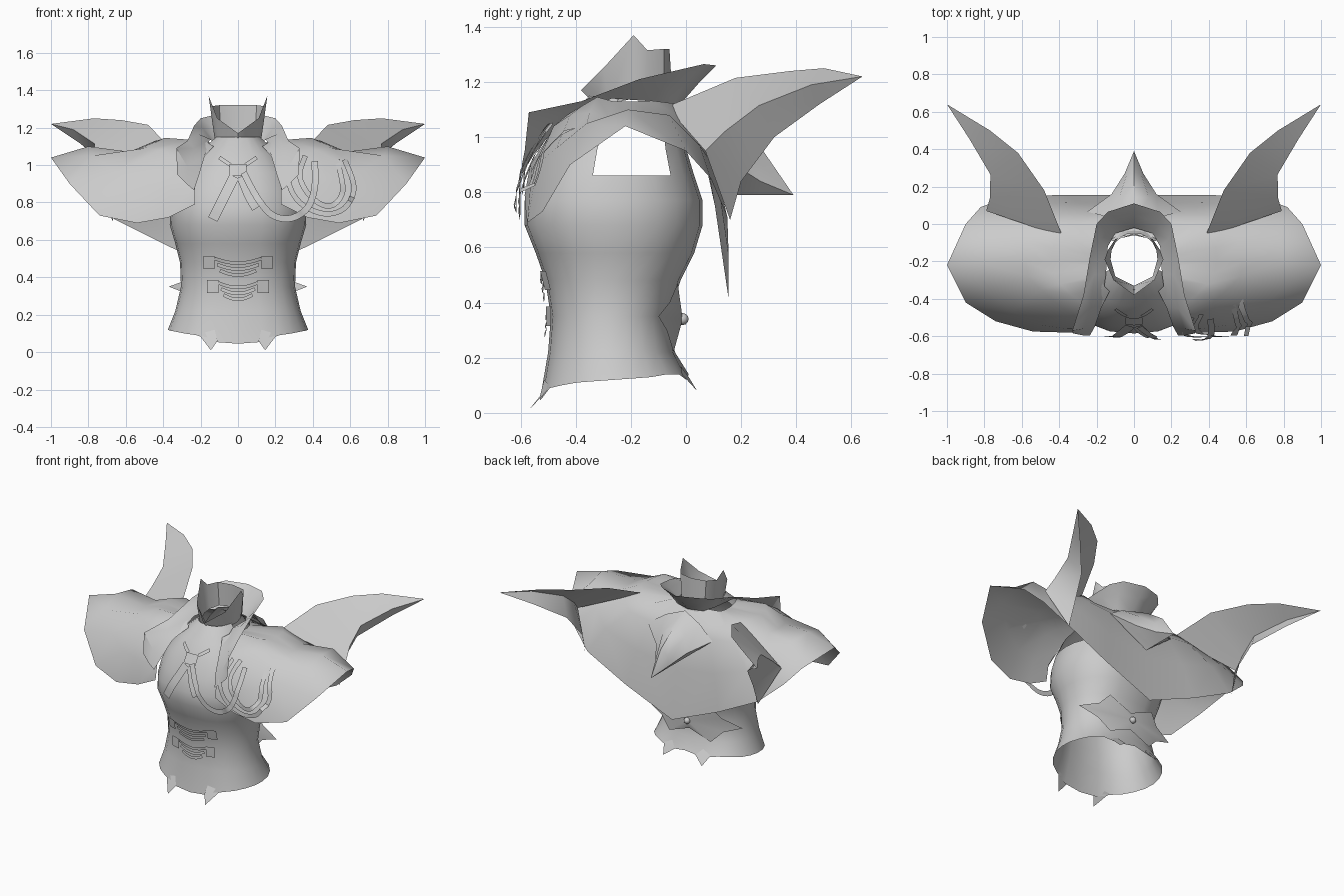
import bpy, bmesh, math
from mathutils import Vector
from mathutils.bvhtree import BVHTree

cloth = bpy.data.materials.new("grey cloth")
cloth.diffuse_color = (0.6, 0.6, 0.6, 1)


def finish(name, bm, mirror=False, angle=40):
    """Turn a bmesh into a smooth-shaded object, optionally mirrored in x."""
    if mirror:
        geom = bm.verts[:] + bm.edges[:] + bm.faces[:]
        copy = bmesh.ops.duplicate(bm, geom=geom)["geom"]
        for v in copy:
            if isinstance(v, bmesh.types.BMVert):
                v.co.x *= -1
    bmesh.ops.remove_doubles(bm, verts=bm.verts[:], dist=0.0005)
    bmesh.ops.dissolve_degenerate(bm, edges=bm.edges[:], dist=0.0005)
    bmesh.ops.recalc_face_normals(bm, faces=bm.faces[:])
    me = bpy.data.meshes.new(name)
    bm.to_mesh(me)
    bm.free()
    ob = bpy.data.objects.new(name, me)
    bpy.context.collection.objects.link(ob)
    me.materials.append(cloth)
    bpy.ops.object.select_all(action='DESELECT')
    ob.select_set(True)
    bpy.context.view_layer.objects.active = ob
    bpy.ops.object.shade_smooth_by_angle(angle=math.radians(angle))
    return ob


def grid(name, rows, mirror=True, skip=lambda r, c: False, angle=40):
    """Sheet through rows of points."""
    bm = bmesh.new()
    vs = [[bm.verts.new(p) for p in row] for row in rows]
    for r in range(len(vs) - 1):
        for c in range(len(vs[0]) - 1):
            if not skip(r, c):
                bm.faces.new((vs[r][c], vs[r][c + 1], vs[r + 1][c + 1], vs[r + 1][c]))
    return finish(name, bm, mirror, angle)


# Bodice: half rings (z, half width, front y, back y); armholes left open
rings = [(0.11, 0.375, -0.53, 0.01), (0.22, 0.335, -0.50, -0.04), (0.35, 0.305, -0.49, -0.06),
         (0.48, 0.31, -0.51, -0.02), (0.58, 0.335, -0.545, 0.03), (0.68, 0.365, -0.585, 0.06),
         (0.77, 0.36, -0.585, 0.06), (0.86, 0.34, -0.555, 0.03), (0.96, 0.30, -0.51, 0.0),
         (1.06, 0.22, -0.44, -0.02), (1.15, 0.12, -0.35, -0.05)]
N = 12
rows = []
for i, (z, w, yf, yb) in enumerate(rings):
    row = []
    for k in range(N + 1):
        t = -math.pi / 2 + math.pi * k / N
        x = w * math.cos(t) ** 0.77 if 0 < k < N else 0
        y = (yf + yb) / 2 + (yb - yf) / 2 * math.sin(t)
        zz = z
        if i == 0:  # pointed hem
            zz = (0.045, 0.055, 0.09, 0.10, 0.11, 0.115, 0.12, 0.125, 0.13, 0.14, 0.14, 0.12, 0.14)[k]
        row.append((x, y, zz))
    rows.append(row)
bodice = grid("bodice", rows, skip=lambda r, c: r >= 7 and 5 <= c <= 8)

# Hem points, front and back
bm = bmesh.new()
for tri in ([(0.11, -0.53, 0.06), (0.145, -0.57, 0.01), (0.21, -0.49, 0.095), (0.125, -0.515, 0.12)],
            [(0.08, 0.01, 0.13), (0.15, 0.04, 0.08), (0.18, -0.015, 0.14), (0.12, -0.02, 0.17)]):
    bm.faces.new([bm.verts.new(p) for p in tri])
finish("hem_points", bm, True)

# Shoulder cape: columns run from the neck out to the hem, front to back
cape_cols = [
    [(0.13, -0.36, 1.10), (0.20, -0.50, 1.00), (0.23, -0.565, 0.90), (0.23, -0.585, 0.79)],
    [(0.16, -0.33, 1.12), (0.33, -0.48, 1.04), (0.36, -0.56, 0.88), (0.37, -0.58, 0.72)],
    [(0.18, -0.30, 1.13), (0.42, -0.42, 1.08), (0.50, -0.54, 0.90), (0.54, -0.575, 0.69)],
    [(0.19, -0.27, 1.12), (0.50, -0.35, 1.09), (0.65, -0.47, 0.96), (0.74, -0.52, 0.73)],
    [(0.19, -0.23, 1.11), (0.57, -0.28, 1.07), (0.78, -0.36, 1.05), (0.90, -0.42, 0.90)],
    [(0.19, -0.20, 1.11), (0.58, -0.20, 1.07), (0.80, -0.21, 1.10), (1.00, -0.22, 1.04)],
    [(0.19, -0.17, 1.11), (0.57, -0.10, 1.075), (0.78, -0.06, 1.08), (0.90, 0.00, 0.95)],
    [(0.18, -0.13, 1.11), (0.48, 0.00, 1.06), (0.66, 0.05, 0.97), (0.82, 0.09, 0.85)],
    [(0.16, -0.10, 1.12), (0.40, 0.05, 1.02), (0.55, 0.11, 0.88), (0.66, 0.15, 0.71)],
    [(0.10, -0.07, 1.13), (0.22, 0.06, 1.00), (0.30, 0.115, 0.80), (0.36, 0.155, 0.56)],
    [(0, -0.06, 1.13), (0, 0.05, 1.00), (0, 0.105, 0.75), (0, 0.155, 0.41)]]
for i, col in enumerate(cape_cols):  # raised ridge over the shoulder
    ridge = Vector(col[0]).lerp(Vector(col[1]), 0.65)
    ridge.z += 0.045 if 3 <= i <= 7 else 0.015
    col.insert(1, tuple(ridge))
cape = grid("shoulder_cape", cape_cols, angle=60)

# Standing neck collar
grid("neck_collar", [
    [(0, -0.33, 1.12), (0.10, -0.28, 1.12), (0.125, -0.19, 1.14), (0.12, -0.14, 1.15), (0.09, -0.08, 1.16), (0, -0.05, 1.16)],
    [(0, -0.38, 1.17), (0.11, -0.30, 1.25), (0.157, -0.19, 1.37), (0.14, -0.14, 1.315), (0.10, -0.08, 1.32), (0, -0.06, 1.32)]])

# Wide lapel collar sweeping from the nape to the chest
grid("lapel_collar", [
    [(0, -0.02, 1.12), (0.10, -0.05, 1.12), (0.14, -0.12, 1.13), (0.15, -0.27, 1.14), (0.175, -0.45, 1.06), (0.21, -0.55, 0.94), (0.235, -0.595, 0.865)],
    [(0, 0.05, 1.20), (0.13, 0.00, 1.20), (0.185, -0.08, 1.195), (0.21, -0.27, 1.165), (0.235, -0.45, 1.09), (0.27, -0.56, 0.99), (0.275, -0.595, 0.90)],
    [(0, 0.11, 1.26), (0.14, 0.065, 1.265), (0.20, 0.00, 1.25), (0.235, -0.17, 1.21), (0.27, -0.38, 1.13), (0.33, -0.57, 1.09), (0.325, -0.585, 0.95)]])

# Pointed hood hanging at the back
tip = (0, 0.39, 0.79)
grid("back_hood", [
    [(0, 0.01, 1.12), (0, 0.14, 1.05), (0, 0.28, 0.95), tip],
    [(0.13, 0.035, 1.07), (0.08, 0.14, 1.0), (0.04, 0.26, 0.91), tip],
    [(0.25, 0.065, 0.99), (0.12, 0.16, 0.91), (0.05, 0.27, 0.84), tip],
    [(0, 0.12, 0.79), (0, 0.18, 0.79), (0, 0.26, 0.79), tip]], angle=50)

# Folded wings behind the shoulders: upper edge, outer fold, lower edge
wtip = (1.0, 0.64, 1.22)
grid("wings", [
    [(0.38, -0.07, 1.11), (0.48, 0.18, 1.215), (0.62, 0.38, 1.24), (0.77, 0.50, 1.25), wtip],
    [(0.79, 0.07, 0.95), (0.77, 0.14, 1.02), (0.768, 0.265, 1.115), (0.88, 0.455, 1.19), wtip],
    [(0.67, 0.16, 0.70), (0.66, 0.20, 0.84), (0.70, 0.32, 1.00), (0.85, 0.485, 1.12), wtip]])

# Waist bow at the back, with a round button
bm = bmesh.new()
centre = (0, -0.012, 0.34)
pts = [(0, -0.03, 0.40), (0.17, -0.03, 0.47), (0.235, -0.06, 0.40), (0.37, -0.10, 0.35),
       (0.24, -0.07, 0.30), (0.16, -0.045, 0.22), (0, -0.035, 0.28)]
for a, b in zip(pts, pts[1:]):
    bm.faces.new([bm.verts.new(p) for p in (centre, a, b)])
finish("waist_bow", bm, True)
bm = bmesh.new()
bmesh.ops.create_icosphere(bm, subdivisions=2, radius=0.022)
bmesh.ops.translate(bm, verts=bm.verts[:], vec=centre)
finish("bow_button", bm)

# Flat trims laid on the front of the bodice and cape
verts, polys = [], []
for ob in (bodice, cape):
    base = len(verts)
    verts += [v.co.copy() for v in ob.data.vertices]
    polys += [[base + i for i in p.vertices] for p in ob.data.polygons]
surface = BVHTree.FromPolygons(verts, polys)


def on_front(x, z, lift):
    hit = surface.ray_cast(Vector((x, -3, z)), Vector((0, 1, 0)))[0]
    y = hit.y if hit else -0.575
    if 0.66 < z < 0.82:  # hang straight below the bust and the cape edge
        y = min(y, -0.57)
    return Vector((x, y - lift, z))


def strip(bm, path, width, lift, steps=5):
    """Ribbon following a smoothed x,z path over the front."""
    p = [Vector(q) for q in path]
    line = []
    for i in range(len(p) - 1):
        a, b, c, d = p[max(i - 1, 0)], p[i], p[i + 1], p[min(i + 2, len(p) - 1)]
        for s in range(steps):
            t = s / steps
            line.append(0.5 * (2 * b + (c - a) * t + (2 * a - 5 * b + 4 * c - d) * t * t
                               + (3 * b - a - 3 * c + d) * t ** 3))
    line.append(p[-1])
    prev = None
    for i, q in enumerate(line):
        d = (line[min(i + 1, len(line) - 1)] - line[max(i - 1, 0)]).normalized()
        n = Vector((-d.y, d.x)) * width / 2
        pair = [bm.verts.new(on_front(*(q + n), lift)), bm.verts.new(on_front(*(q - n), lift))]
        if prev:
            bm.faces.new((prev[0], prev[1], pair[1], pair[0]))
        prev = pair


# Cords looped over one breast
bm = bmesh.new()
strip(bm, [(0.03, 0.96), (0.10, 0.83), (0.18, 0.735), (0.28, 0.715), (0.37, 0.77), (0.41, 0.88), (0.41, 1.02)], 0.035, 0.045)
strip(bm, [(0.31, 1.05), (0.27, 0.92), (0.33, 0.80), (0.46, 0.74), (0.57, 0.77), (0.62, 0.88), (0.57, 1.03)], 0.028, 0.03)
strip(bm, [(0.36, 1.05), (0.33, 0.94), (0.39, 0.83), (0.49, 0.78), (0.56, 0.86), (0.53, 1.03)], 0.028, 0.025)
finish("breast_cords", bm)

# Neck ribbon: knot, tails and short upper strands
bm = bmesh.new()
strip(bm, [(-0.045, 0.975), (0.045, 0.975)], 0.06, 0.025, 2)
for path in ([(-0.02, 0.94), (-0.07, 0.84), (-0.135, 0.71)], [(0.02, 0.94), (0.06, 0.84), (0.10, 0.77)]):
    strip(bm, path, 0.055, 0.03, 3)
for s in (-1, 1):
    strip(bm, [(s * 0.04, 1.0), (s * 0.10, 1.04)], 0.02, 0.015, 2)
finish("neck_ribbon", bm)

# Waist frogging: square tabs joined by sagging bands
bm = bmesh.new()
for z, x in ((0.48, 0.155), (0.35, 0.135)):
    for s in (-1, 1):
        strip(bm, [(s * x - 0.03, z), (s * x + 0.03, z)], 0.07, 0.02, 2)
    for k in range(3):
        h, w = z + 0.02 - 0.032 * k, x - 0.03 - 0.014 * k
        strip(bm, [(-w, h), (-w / 2, h - 0.018), (0, h - 0.024), (w / 2, h - 0.018), (w, h)], 0.018, 0.018, 3)
finish("waist_frogging", bm)
